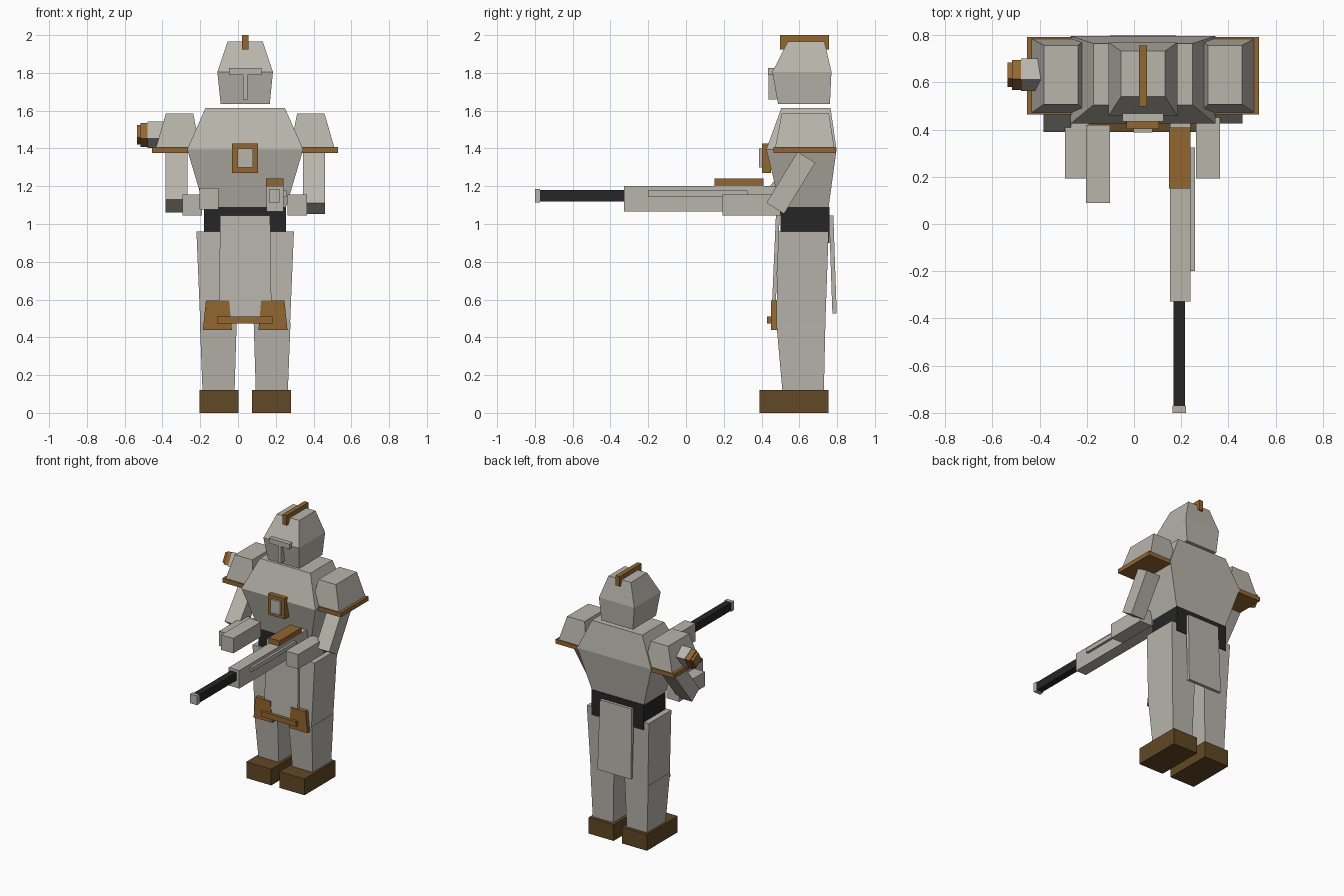
import bpy
import math

cube = bpy.data.objects.get("Cube")
if cube:
    bpy.data.objects.remove(cube, do_unlink=True)

CX = 0.038  # symmetry plane of the body


def material(name, r, g, b):
    m = bpy.data.materials.new(name)
    m.use_nodes = True
    m.diffuse_color = (r, g, b, 1)
    m.node_tree.nodes["Principled BSDF"].inputs["Base Color"].default_value = (r, g, b, 1)
    return m


grey = material("armour_grey", 0.48, 0.46, 0.41)
brown = material("bronze_brown", 0.29, 0.135, 0.03)
dark_brown = material("boot_brown", 0.12, 0.065, 0.018)
black = material("black", 0.019, 0.019, 0.019)


def loft(name, mat, *sections):
    """Stack rectangles (z, x0, x1, y0, y1) from bottom to top into one solid."""
    verts, faces = [], []
    for z, x0, x1, y0, y1 in sections:
        x0, x1 = min(x0, x1), max(x0, x1)
        verts += [(x0, y0, z), (x1, y0, z), (x1, y1, z), (x0, y1, z)]
    for k in range(0, len(verts) - 4, 4):
        for i in range(4):
            j = (i + 1) % 4
            faces.append((k + i, k + j, k + 4 + j, k + 4 + i))
    n = len(verts)
    faces += [(3, 2, 1, 0), (n - 4, n - 3, n - 2, n - 1)]
    mesh = bpy.data.meshes.new(name)
    mesh.from_pydata(verts, [], faces)
    mesh.materials.append(mat)
    ob = bpy.data.objects.new(name, mesh)
    bpy.context.collection.objects.link(ob)
    return ob


def box(name, mat, x, y, z):
    return loft(name, mat, (z[0], *x, *y), (z[1], *x, *y))


def tilted(name, mat, centre, size, angle):
    """Box turned about the x axis."""
    a, b, c = (s / 2 for s in size)
    ob = box(name, mat, (-a, a), (-b, b), (-c, c))
    ob.location = centre
    ob.rotation_euler.x = math.radians(angle)
    return ob


def centred(z, half, y0, y1):
    return (z, CX - half, CX + half, y0, y1)


# Torso, waist and head
loft("torso", grey, centred(1.09, 0.217, 0.5, 0.755),
     centred(1.395, 0.307, 0.425, 0.797), centred(1.615, 0.21, 0.505, 0.765))
loft("waist", black, centred(0.9, 0.217, 0.5, 0.759), centred(1.09, 0.217, 0.5, 0.759))
loft("helmet", grey, centred(1.635, 0.13, 0.487, 0.762),
     centred(1.805, 0.147, 0.457, 0.77), centred(1.967, 0.093, 0.54, 0.733))
box("helmet_crest", brown, (0.021, 0.055), (0.497, 0.757), (1.925, 2.0))
box("visor_bar", grey, (-0.048, 0.124), (0.435, 0.475), (1.79, 1.827))
box("visor_stem", grey, (0.027, 0.05), (0.437, 0.48), (1.66, 1.8))

# Chest plate
box("chest_frame", brown, (-0.031, 0.107), (0.402, 0.45), (1.27, 1.425))
box("chest_inset", grey, (-0.002, 0.079), (0.387, 0.41), (1.298, 1.4))

# Hanging cloth panels, front and back
loft("front_cloth", grey, centred(0.5, 0.14, 0.452, 0.472),
     centred(1.045, 0.132, 0.476, 0.496))
loft("back_cloth", grey, centred(0.525, 0.14, 0.775, 0.798),
     centred(1.045, 0.132, 0.757, 0.78))

# Paired parts
for side, s in (("right", -1), ("left", 1)):
    def sec(z, inner, outer, y0, y1):
        return (z, CX + s * inner, CX + s * outer, y0, y1)

    loft(side + "_boot", dark_brown, sec(0, 0.035, 0.242, 0.39, 0.755),
         sec(0.122, 0.035, 0.242, 0.39, 0.755))
    loft(side + "_shin", grey, sec(0.12, 0.056, 0.226, 0.51, 0.73),
         sec(0.48, 0.045, 0.24, 0.478, 0.738))
    loft(side + "_thigh", grey, sec(0.48, 0.045, 0.238, 0.478, 0.738),
         sec(0.96, 0.03, 0.258, 0.488, 0.755))
    loft(side + "_knee_guard", brown, sec(0.438, 0.07, 0.224, 0.45, 0.49),
         sec(0.595, 0.085, 0.208, 0.45, 0.49))
    loft(side + "_shoulder_rim", brown, sec(1.375, 0.2, 0.492, 0.463, 0.792),
         sec(1.407, 0.2, 0.492, 0.463, 0.792))
    loft(side + "_shoulder_pad", grey, sec(1.405, 0.24, 0.472, 0.472, 0.785),
         sec(1.585, 0.275, 0.42, 0.507, 0.757))
box("knee_bar", brown, (-0.11, 0.182), (0.43, 0.455), (0.472, 0.51))

# Arms
tilted("left_upper_arm", grey, (0.402, 0.555, 1.218), (0.116, 0.11, 0.317), -31.4)
tilted("right_upper_arm", grey, (-0.326, 0.53, 1.22), (0.116, 0.11, 0.317), -38)
box("left_forearm", grey, (0.262, 0.365), (0.193, 0.5), (1.045, 1.155))
box("right_forearm", grey, (-0.293, -0.19), (0.193, 0.5), (1.045, 1.155))
box("right_hand", grey, (-0.203, -0.102), (0.09, 0.42), (1.078, 1.19))

# Long gun
box("gun_body", grey, (0.152, 0.24), (-0.328, 0.48), (1.065, 1.2))
box("gun_rail", grey, (0.235, 0.258), (-0.2, 0.325), (1.145, 1.177))
box("gun_sight", brown, (0.148, 0.24), (0.15, 0.41), (1.198, 1.24))
box("gun_barrel", black, (0.168, 0.217), (-0.78, -0.32), (1.12, 1.18))
box("gun_muzzle", grey, (0.163, 0.22), (-0.8, -0.772), (1.115, 1.185))

# Shoulder lamp, stepped outwards
for name, mat, x0, x1, w in (("lamp_mount", grey, -0.478, -0.37, 0.102),
                             ("lamp_body", brown, -0.517, -0.475, 0.094),
                             ("lamp_lens", brown, -0.536, -0.515, 0.076)):
    tilted(name, mat, ((x0 + x1) / 2, 0.632, 1.472), (x1 - x0, w, w), -29)
